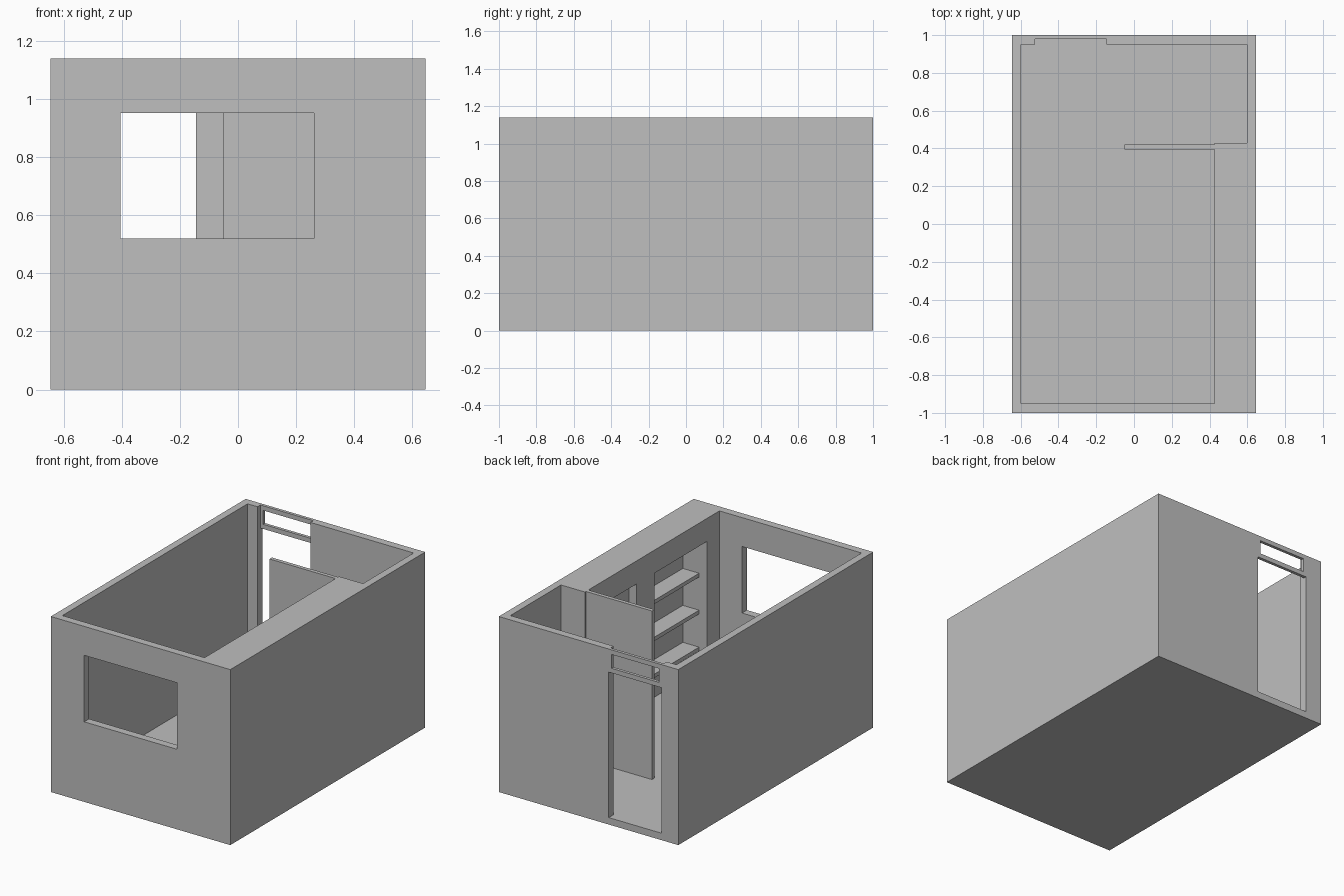
import bpy
import bmesh

cube = bpy.data.objects.get("Cube")
if cube:
    bpy.data.objects.remove(cube, do_unlink=True)

plaster = bpy.data.materials.new("light_grey_plaster")
plaster.use_nodes = True
GREY = (0.52, 0.52, 0.52, 1.0)
plaster.diffuse_color = GREY
plaster.node_tree.nodes["Principled BSDF"].inputs["Base Color"].default_value = GREY

FLOOR, TOP = 0.045, 1.14
OUT_X, OUT_Y = 0.645, 1.0
IN_X, IN_Y = 0.597, 0.95
WALL_FACE = 0.425          # inner face of the thick wall
SHELF_FRONT = 0.48
HEAD = 0.99                # head height of door and niches
DOOR_X = (-0.525, -0.145)
SHELF_Y = (-0.82, -0.283)


def prism(name, outline, z0, z1):
    """Extrude a counter-clockwise outline from z0 up to z1."""
    bm = bmesh.new()
    base = bm.faces.new([bm.verts.new((x, y, z0)) for x, y in outline])
    top = bmesh.ops.extrude_face_region(bm, geom=[base], use_keep_orig=True)
    for v in top["geom"]:
        if isinstance(v, bmesh.types.BMVert):
            v.co.z = z1
    bmesh.ops.recalc_face_normals(bm, faces=bm.faces)
    mesh = bpy.data.meshes.new(name)
    bm.to_mesh(mesh)
    bm.free()
    mesh.materials.append(plaster)
    obj = bpy.data.objects.new(name, mesh)
    bpy.context.scene.collection.objects.link(obj)
    return obj


def box(name, xs, ys, zs):
    (x0, x1), (y0, y1) = xs, ys
    return prism(name, [(x0, y0), (x1, y0), (x1, y1), (x0, y1)], *zs)


def carve(target, cutter):
    """Cut one shape out of the target and discard the cutter."""
    mod = target.modifiers.new("carve", "BOOLEAN")
    mod.operation = "DIFFERENCE"
    mod.solver = "EXACT"
    mod.object = cutter
    bpy.context.view_layer.update()
    graph = bpy.context.evaluated_depsgraph_get()
    result = bpy.data.meshes.new_from_object(target.evaluated_get(graph))
    target.modifiers.clear()
    target.data = result
    bpy.data.objects.remove(cutter, do_unlink=True)


# Solid block with floor and walls
shell = box("room_shell", (-OUT_X, OUT_X), (-OUT_Y, OUT_Y), (0, TOP))

# Interior plan: main room, thin partition, back corner and door recess
plan = [
    (-IN_X, -IN_Y), (WALL_FACE, -IN_Y), (WALL_FACE, 0.395),
    (-0.05, 0.395), (-0.05, 0.42), (WALL_FACE, 0.42),
    (WALL_FACE, 0.43), (IN_X, 0.43), (IN_X, IN_Y),
    (DOOR_X[1], IN_Y), (DOOR_X[1], 0.98), (DOOR_X[0], 0.98),
    (DOOR_X[0], IN_Y), (-IN_X, IN_Y),
]
carve(shell, prism("room_void", plan, FLOOR, TOP + 0.1))

# Front window, back door, transom light, shelf niche and shallow recess
openings = [
    ("window_void", (-0.405, 0.262), (-1.1, -0.9), (0.52, 0.952)),
    ("door_void", DOOR_X, (0.9, 1.1), (FLOOR, HEAD)),
    ("transom_void", (-0.505, -0.165), (0.9, 1.1), (1.02, 1.11)),
    ("shelf_niche_void", (0.3, IN_X), SHELF_Y, (FLOOR, HEAD)),
    ("wall_recess_void", (0.3, SHELF_FRONT), (-0.10, 0.30), (FLOOR, HEAD)),
]
for opening in openings:
    carve(shell, box(*opening))

# Shelves set back inside the niche
for i in range(3):
    top = 0.29 + 0.24 * i
    box(f"shelf_{i + 1}", (SHELF_FRONT, IN_X), SHELF_Y, (top - 0.025, top))
